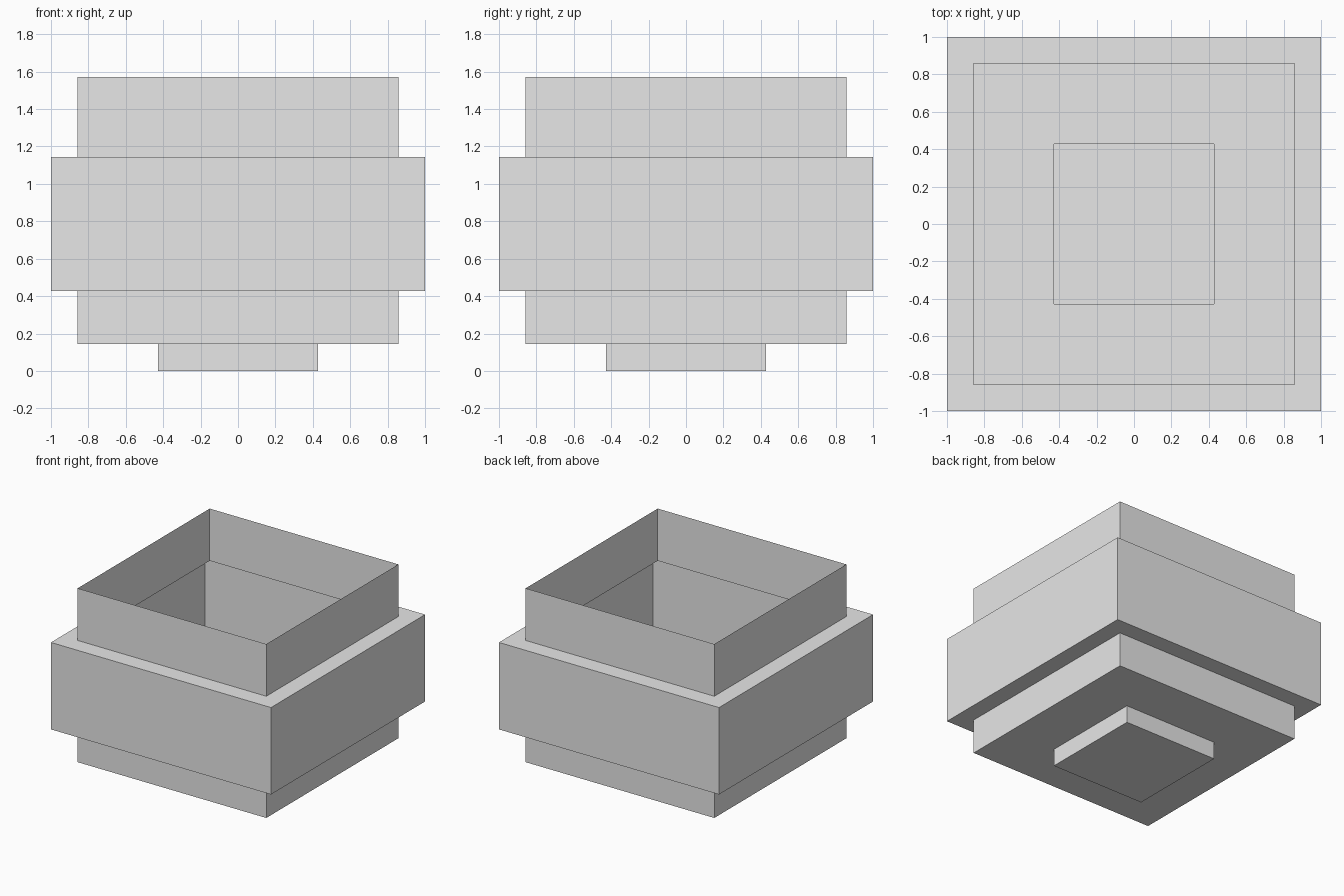
import bpy
import bmesh

# Remove the default cube
cube = bpy.data.objects.get("Cube")
if cube:
    bpy.data.objects.remove(cube, do_unlink=True)

# Plain grey material
GREY = (0.8, 0.8, 0.8, 1.0)
grey = bpy.data.materials.new("plain grey")
grey.use_nodes = True
grey.diffuse_color = GREY
grey.node_tree.nodes["Principled BSDF"].inputs["Base Color"].default_value = GREY

# Stepped profile in modules of one seventh: (half width, height)
UNIT = 1 / 7
PROFILE = [(3, 0), (3, 1), (6, 1), (6, 3), (7, 3), (7, 8), (6, 8), (6, 11)]


def square_ring(bm, half, height):
    """Four corner vertices, counter-clockwise from above."""
    corners = [(-1, -1), (1, -1), (1, 1), (-1, 1)]
    return [bm.verts.new((x * half * UNIT, y * half * UNIT, height * UNIT))
            for x, y in corners]


# Thin open-topped shell: floor plus a band of walls or ledges per step
bm = bmesh.new()
rings = [square_ring(bm, half, height) for half, height in PROFILE]
bm.faces.new(reversed(rings[0]))
for low, high in zip(rings, rings[1:]):
    for i in range(4):
        j = (i + 1) % 4
        bm.faces.new((low[i], low[j], high[j], high[i]))

mesh = bpy.data.meshes.new("stepped_planter")
bm.to_mesh(mesh)
bm.free()
mesh.materials.append(grey)
planter = bpy.data.objects.new("stepped_planter", mesh)
bpy.context.collection.objects.link(planter)
